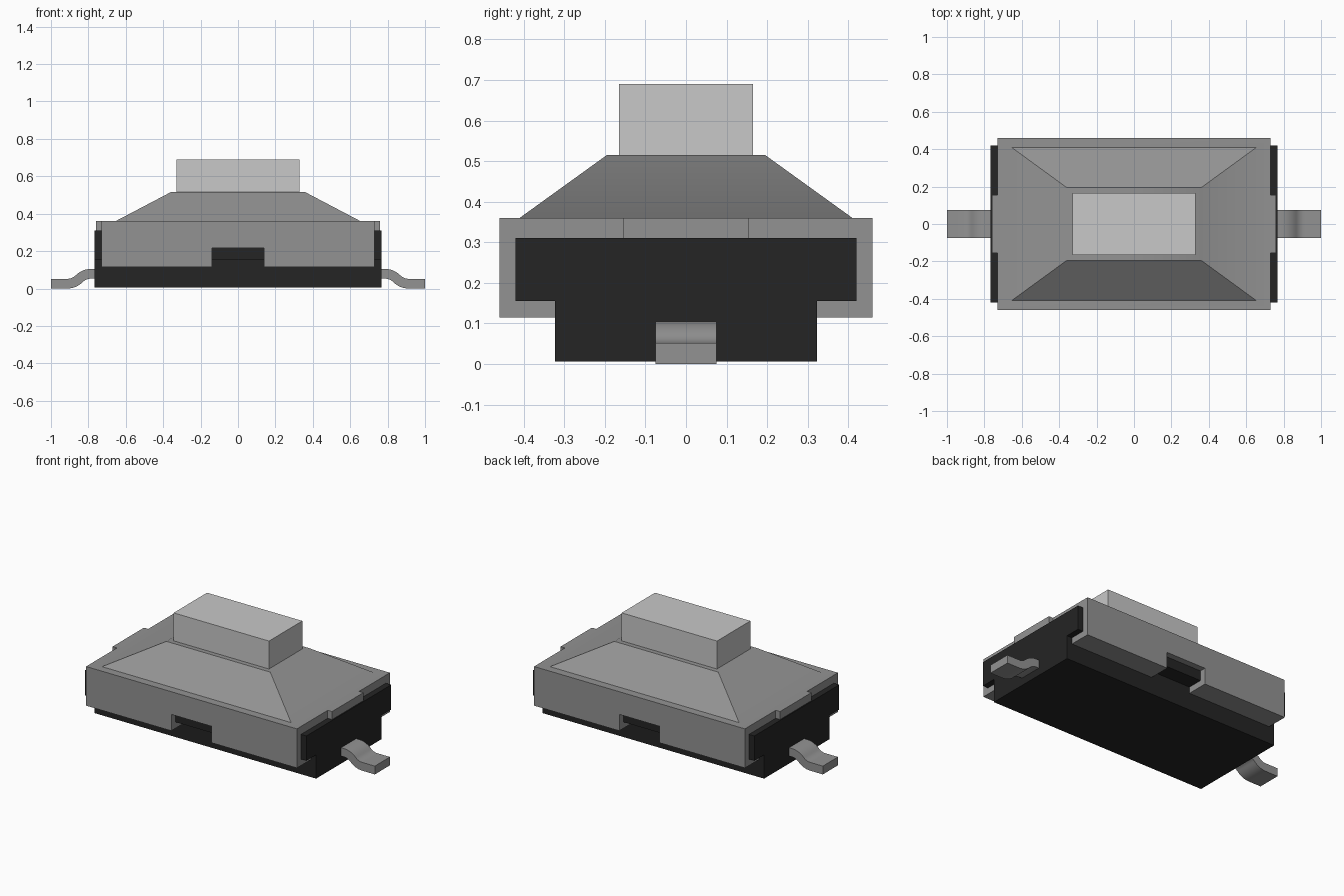
import bpy, bmesh, math

if "Cube" in bpy.data.objects:
    bpy.data.objects.remove(bpy.data.objects["Cube"])


def material(name, v):
    m = bpy.data.materials.new(name)
    m.use_nodes = True
    m.diffuse_color = (v, v, v, 1)
    bsdf = m.node_tree.nodes["Principled BSDF"]
    bsdf.inputs["Base Color"].default_value = (v, v, v, 1)
    return m


METAL = material("grey metal", 0.29)
PLASTIC = material("black plastic", 0.018)
LIGHT = material("light grey plastic", 0.58)


def finish(name, bm, mat):
    bmesh.ops.recalc_face_normals(bm, faces=bm.faces)
    me = bpy.data.meshes.new(name)
    bm.to_mesh(me)
    bm.free()
    me.materials.append(mat)
    ob = bpy.data.objects.new(name, me)
    bpy.context.collection.objects.link(ob)
    return ob


def activate(ob):
    bpy.ops.object.select_all(action='DESELECT')
    ob.select_set(True)
    bpy.context.view_layer.objects.active = ob


def smooth(ob):
    activate(ob)
    bpy.ops.object.shade_smooth_by_angle(angle=math.radians(30))


def rings(name, levels, mat):
    """Stack of centred rectangles (half x, half y, z), bridged and capped."""
    bm = bmesh.new()
    loops = [[bm.verts.new((sx * x, sy * y, z))
              for sx, sy in ((-1, -1), (1, -1), (1, 1), (-1, 1))]
             for x, y, z in levels]
    for a, b in zip(loops, loops[1:]):
        for i in range(4):
            j = (i + 1) % 4
            bm.faces.new((a[i], a[j], b[j], b[i]))
    bm.faces.new(loops[0][::-1])
    bm.faces.new(loops[-1])
    return finish(name, bm, mat)


def prism(name, points, axis, lo, hi, mat):
    """Extrude a profile along x (points are y, z) or along y (points are x, z)."""
    bm = bmesh.new()
    place = (lambda u, v, d: (d, u, v)) if axis == 'x' else (lambda u, v, d: (u, d, v))
    a = [bm.verts.new(place(u, v, lo)) for u, v in points]
    b = [bm.verts.new(place(u, v, hi)) for u, v in points]
    n = len(points)
    for i in range(n):
        j = (i + 1) % n
        bm.faces.new((a[i], a[j], b[j], b[i]))
    bm.faces.new(a[::-1])
    bm.faces.new(b)
    return finish(name, bm, mat)


def rect(x0, x1, z0, z1):
    return [(x0, z0), (x1, z0), (x1, z1), (x0, z1)]


# Base: narrow foot under a wider flange
half = [(0.323, 0.006), (0.323, 0.155), (0.42, 0.155), (0.42, 0.31)]
prism("base", half + [(-y, z) for y, z in reversed(half)], 'x', -0.767, 0.767, PLASTIC)

# Metal cover with a sloped raised middle
cover = rings("cover", [(0.73, 0.46, 0.115), (0.73, 0.46, 0.36),
                        (0.655, 0.41, 0.36), (0.36, 0.195, 0.515)], METAL)

# Notches in the front and back walls of the cover
for s in (-1, 1):
    cutter = prism("notch_cutter", rect(-0.14, 0.14, 0.05, 0.218), 'y',
                   *sorted((s * 0.30, s * 0.55)), PLASTIC)
    cutter.hide_render = True
    activate(cover)
    mod = cover.modifiers.new("notch", 'BOOLEAN')
    mod.operation = 'DIFFERENCE'
    mod.solver = 'EXACT'
    mod.object = cutter
    bpy.ops.object.modifier_apply(modifier=mod.name)
    bpy.data.objects.remove(cutter)
while len(cover.data.materials) > 1:
    cover.data.materials.pop()
for p in cover.data.polygons:
    p.material_index = 0
smooth(cover)

# Push button
rings("button", [(0.33, 0.165, 0.50), (0.33, 0.165, 0.69)], LIGHT)

# Lead profile: a strip with an S bend made of two 45 degree arcs
T, Z_HIGH, Z_LOW, X_BEND = 0.026, 0.079, 0.026, 0.785
R = (Z_HIGH - Z_LOW) / (2 * (1 - math.cos(math.pi / 4)))
path = [(0.74, Z_HIGH, 0.0)]
STEPS = 8
for i in range(STEPS + 1):
    t = math.pi / 4 * i / STEPS
    path.append((X_BEND + R * math.sin(t), Z_HIGH - R * (1 - math.cos(t)), t))
x_end = X_BEND + 2 * R * math.sin(math.pi / 4)
for i in range(1, STEPS + 1):
    t = math.pi / 4 * (1 - i / STEPS)
    path.append((x_end - R * math.sin(t), Z_LOW + R * (1 - math.cos(t)), t))
path.append((1.0, Z_LOW, 0.0))
upper = [(x + T * math.sin(t), z + T * math.cos(t)) for x, z, t in path]
lower = [(x - T * math.sin(t), z - T * math.cos(t)) for x, z, t in path]
outline = upper + lower[::-1]

# Leads and cover end tabs on both sides
for s, side in ((1, "left"), (-1, "right")):
    lead = prism(side + "_lead", [(s * x, z) for x, z in outline], 'y', -0.075, 0.075, METAL)
    smooth(lead)
    prism(side + "_cover_tab", rect(s * 0.73, s * 0.76, 0.30, 0.36), 'y',
          -0.155, 0.155, METAL)
